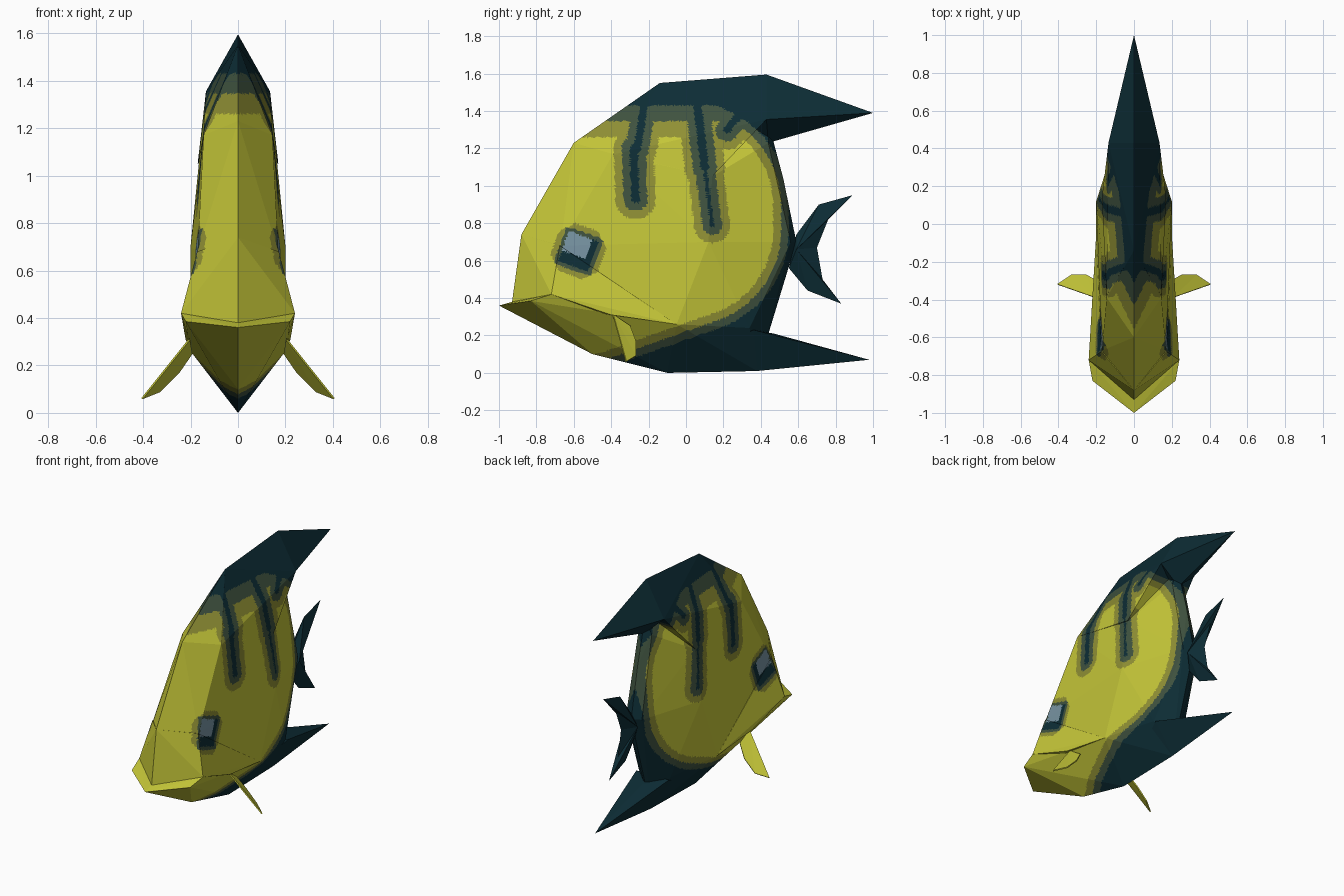
import bpy
import bmesh
from mathutils import Vector
from mathutils.geometry import intersect_point_line

cube = bpy.data.objects.get("Cube")
if cube:
    bpy.data.objects.remove(cube, do_unlink=True)


def material(name, r, g, b):
    m = bpy.data.materials.new(name)
    m.use_nodes = True
    m.diffuse_color = (r, g, b, 1)
    bsdf = next(n for n in m.node_tree.nodes if n.type == 'BSDF_PRINCIPLED')
    bsdf.inputs["Base Color"].default_value = (r, g, b, 1)
    bsdf.inputs["Roughness"].default_value = 0.8
    return m


COLOURS = [material("bright yellow", .56, .57, .04),
           material("olive", .28, .28, .035),
           material("dark green", .05, .085, .05),
           material("deep teal", .004, .026, .036),
           material("eye blue", .19, .3, .37)]
YELLOW, OLIVE, GREEN, TEAL, BLUE = range(5)


def segment_distance(y, z, a, b):
    p, a, b = Vector((y, z, 0)), Vector((*a, 0)), Vector((*b, 0))
    q, t = intersect_point_line(p, a, b)
    t = min(max(t, 0), 1)
    return (p - a.lerp(b, t)).length


# Dark stripes running down the flank: start, end, half width
STRIPES = [((-.22, 1.45), (-.26, 1.2), .02),
           ((-.28, 1.2), (-.27, .93), .022),
           ((.06, 1.45), (.1, 1.1), .022),
           ((.1, 1.1), (.14, .79), .01),
           ((.32, 1.42), (.22, 1.3), .02)]
# Middle line of the pale flank
SPINE = [((-.6, .55), (0, .76)), ((0, .76), (0, .9))]


def skin_colour(c):
    """Colour index from the position on the fish."""
    x, y, z = abs(c.x), c.y, c.z
    # Tilted square eye with a soft rim
    a, b = y + .575, z - .65
    u, v = .94 * a - .34 * b, .34 * a + .94 * b
    m = max(abs(u), abs(v))
    if x > .1 and m < .135 and abs(u) + abs(v) < .2:
        if m < .085:
            return BLUE if u < .05 and v > -.025 else TEAL
        return GREEN if m < .105 else OLIVE
    # Depth inside the pale area, measured from back, belly and stripes
    s = .5 * (1.43 - z)
    if y > 0 or z < .7:
        s = min(s, .55 - min(segment_distance(y, z, *p) for p in SPINE))
    for start, end, r in STRIPES:
        s = min(s, segment_distance(y, z, start, end) - r)
    return TEAL if s < 0 else GREEN if s < .042 else OLIVE if s < .085 else YELLOW


def finish(name, bm, colour):
    bmesh.ops.recalc_face_normals(bm, faces=bm.faces)
    for f in bm.faces:
        f.material_index = colour(f.calc_center_median())
    me = bpy.data.meshes.new(name)
    bm.to_mesh(me)
    bm.free()
    for m in COLOURS:
        me.materials.append(m)
    ob = bpy.data.objects.new(name, me)
    bpy.context.collection.objects.link(ob)
    return ob


def refine(bm, size):
    """Cut flat faces finely so the markings have clean borders."""
    bmesh.ops.triangulate(bm, faces=bm.faces)
    for _ in range(9):
        edges = [e for e in bm.edges if e.calc_length() > size]
        if not edges:
            break
        bmesh.ops.subdivide_edges(bm, edges=edges, cuts=1)
        bmesh.ops.triangulate(bm, faces=bm.faces)


def hull_part(name, ridge, sides, size=.022):
    """Faceted solid from mid-line (y, z) points and mirrored (x, y, z) points."""
    bm = bmesh.new()
    for y, z in ridge:
        bm.verts.new((0, y, z))
    for x, y, z in sides:
        for k in (1, -1):
            bm.verts.new((k * x, y, z))
    bmesh.ops.convex_hull(bm, input=bm.verts)
    loose = [v for v in bm.verts if not v.link_faces]
    bmesh.ops.delete(bm, geom=loose, context='VERTS')
    refine(bm, size)
    return finish(name, bm, skin_colour)


# Body and head
hull_part("body",
          [(-.88, .74), (-.92, .4), (-.6, 1.23), (-.14, 1.55), (.44, 1.34),
           (.52, 1.04), (.59, .7), (.44, .31), (.38, .01), (-.1, 0), (-.5, .1)],
          [(.2, .12, .7), (.145, -.39, 1.17), (.17, -.67, .68),
           (.2, -.05, .26), (.12, .34, .24), (.165, .14, 1.05),
           (.05, .44, 1.23), (.06, .56, .7)])
hull_part("head",
          [(-.88, .74), (-.93, .38), (-.3, .4)],
          [(.24, -.72, .42), (.172, -.675, .68), (.221, -.4, .31), (.2, -.05, .26)])
hull_part("lower_jaw",
          [(-1, .36), (-.93, .38), (-.5, .1), (-.1, 0)],
          [(.22, -.83, .385), (.24, -.72, .42), (.2, -.05, .26)])

# Back fin: broad base and swept tip
hull_part("dorsal_fin_base",
          [(-.14, 1.55), (.43, 1.595)],
          [(.135, .43, 1.355), (.17, .14, 1.05), (.145, -.38, 1.17)])
hull_part("dorsal_fin_tip",
          [(.43, 1.595), (1, 1.39), (.44, 1.23), (.2, 1.4)],
          [(.135, .43, 1.355)], .05)

# Belly fin
hull_part("anal_fin",
          [(-.1, 0), (.38, .01), (.98, .07), (.47, .21)],
          [(.122, .36, .23)], .04)

# Forked tail: thick at the root, sharp at the rim
bm = bmesh.new()
outline = [(.55, .56), (.59, .74), (.71, .9), (.89, .95), (.76, .82),
           (.7, .67), (.73, .5), (.83, .37), (.65, .44)]
rim = [bm.verts.new((0, y, z)) for y, z in outline]
for k in (1, -1):
    root = bm.verts.new((k * .05, .59, .66))
    for a, b in zip(rim, rim[1:] + rim[:1]):
        bm.faces.new((root, a, b))
finish("tail_fin", bm, lambda c: TEAL)

# Small side fins
for side, k in (("left", 1), ("right", -1)):
    bm = bmesh.new()
    blade = [(.205, -.39, .31), (.405, -.32, .06), (.33, -.27, .09),
             (.25, -.27, .17), (.195, -.3, .25)]
    bm.faces.new([bm.verts.new((k * x, y, z)) for x, y, z in blade])
    bmesh.ops.triangulate(bm, faces=bm.faces)
    fin = finish(side + "_pectoral_fin", bm, lambda c: YELLOW)
    thick = fin.modifiers.new("thickness", 'SOLIDIFY')
    thick.thickness = .008
    thick.offset = 0
